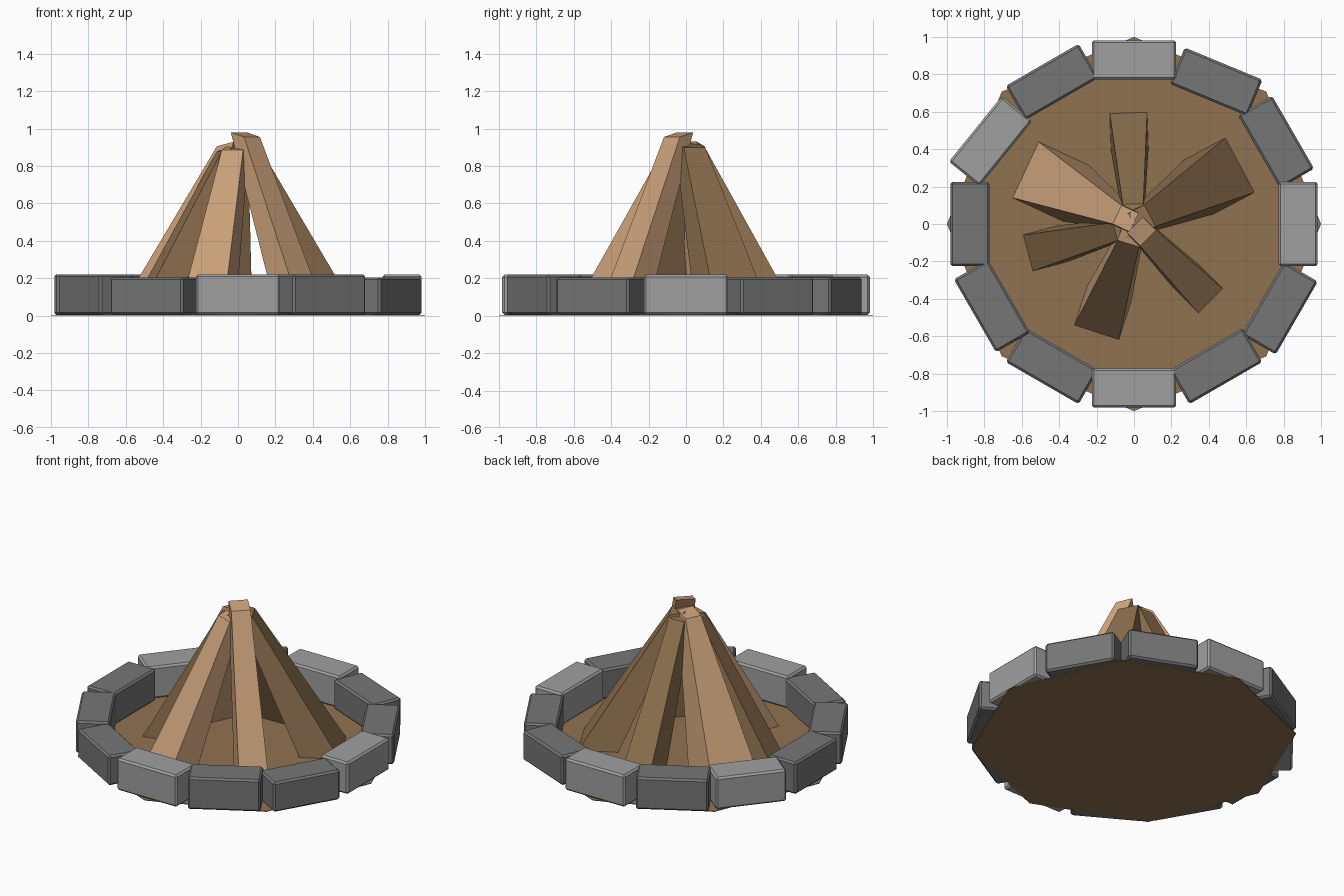
import bpy, bmesh, math
from mathutils import Vector

if "Cube" in bpy.data.objects:
    bpy.data.objects.remove(bpy.data.objects["Cube"])


def material(name, rgb):
    m = bpy.data.materials.new(name)
    m.diffuse_color = (*rgb, 1)
    m.use_nodes = True
    m.node_tree.nodes["Principled BSDF"].inputs["Base Color"].default_value = m.diffuse_color
    return m


light_stone = material("light stone", (0.35, 0.35, 0.35))
dark_stone = material("dark stone", (0.18, 0.18, 0.18))
dark_wood = material("dark wood and soil", (0.28, 0.17, 0.08))
light_wood = material("light wood", (0.58, 0.35, 0.19))


def finish(name, bm, mat):
    bmesh.ops.recalc_face_normals(bm, faces=bm.faces)
    me = bpy.data.meshes.new(name)
    bm.to_mesh(me)
    bm.free()
    me.materials.append(mat)
    ob = bpy.data.objects.new(name, me)
    bpy.context.collection.objects.link(ob)
    return ob


# Soil: a thin eight-sided disc under the ring
bm = bmesh.new()
bmesh.ops.create_cone(bm, cap_ends=True, segments=8, radius1=1, radius2=1, depth=0.004)
for v in bm.verts:
    a = round(math.atan2(v.co.y, v.co.x) / (math.pi / 4)) * math.pi / 4
    v.co = (math.cos(a), math.sin(a), v.co.z + 0.002)
finish("soil", bm, dark_wood)


# Ring of stones: place angle, facing angle, radius, top height, material
def stone(place, facing, radius, top, mat):
    bm = bmesh.new()
    bmesh.ops.create_cube(bm, size=1)
    for v in bm.verts:
        v.co = (v.co.x * 0.21, v.co.y * 0.45, v.co.z * (top - 0.004))
    bmesh.ops.bevel(bm, geom=bm.edges[:], offset=0.012, segments=1, affect='EDGES')
    ob = finish("ring_stone", bm, mat)
    a = math.radians(place)
    ob.location = (radius * math.cos(a), radius * math.sin(a), 0.004 + (top - 0.004) / 2)
    ob.rotation_euler.z = math.radians(facing)


special = {60: (67.5, 0.878), 150: (141, 0.885), 330: (330, 0.9)}
for place in range(0, 360, 30):
    facing, radius = special.get(place, (place, 0.877))
    top = 0.205 if place in (30, 60, 240, 330) else 0.22
    mat = light_stone if place in (0, 90, 150, 270) else dark_stone
    stone(place, facing, radius, top, mat)


# Leaning logs: square beams that taper to a shared peak
def log(foot, tip, facing, foot_w, foot_d, tip_w, tip_z, mat):
    a = math.radians(facing)
    out = Vector((math.cos(a), math.sin(a), 0))
    side = Vector((-out.y, out.x, 0))
    bm = bmesh.new()
    rings = []
    for (x, y), w, d, z, rise in ((foot, foot_w, foot_d, 0.002, 0),
                                  (tip, tip_w, 0.1, tip_z, 0.025)):
        o = Vector((x, y, z))
        inner = o - out * d + Vector((0, 0, rise))
        rings.append([bm.verts.new(p) for p in (
            o - side * w / 2, o + side * w / 2,
            inner + side * w / 2, inner - side * w / 2)])
    low, high = rings
    bm.faces.new(low)
    bm.faces.new(high)
    for i in range(4):
        j = (i + 1) % 4
        bm.faces.new((low[i], low[j], high[j], high[i]))
    finish("leaning_log", bm, mat)


log((-0.58, 0.29), (-0.09, 0.05), 155, 0.33, 0.30, 0.11, 0.905, light_wood)
log((0.567, 0.315), (0.085, 0.045), 28, 0.33, 0.25, 0.13, 0.90, dark_wood)
log((-0.03, 0.595), (-0.005, 0.107), 92, 0.20, 0.20, 0.11, 0.885, dark_wood)
log((-0.567, -0.155), (-0.10, -0.04), 195, 0.20, 0.20, 0.10, 0.88, dark_wood)
log((-0.20, -0.58), (-0.03, -0.105), 252, 0.25, 0.22, 0.12, 0.885, light_wood)
log((0.41, -0.412), (0.075, -0.075), 315, 0.185, 0.19, 0.12, 0.955, light_wood)
